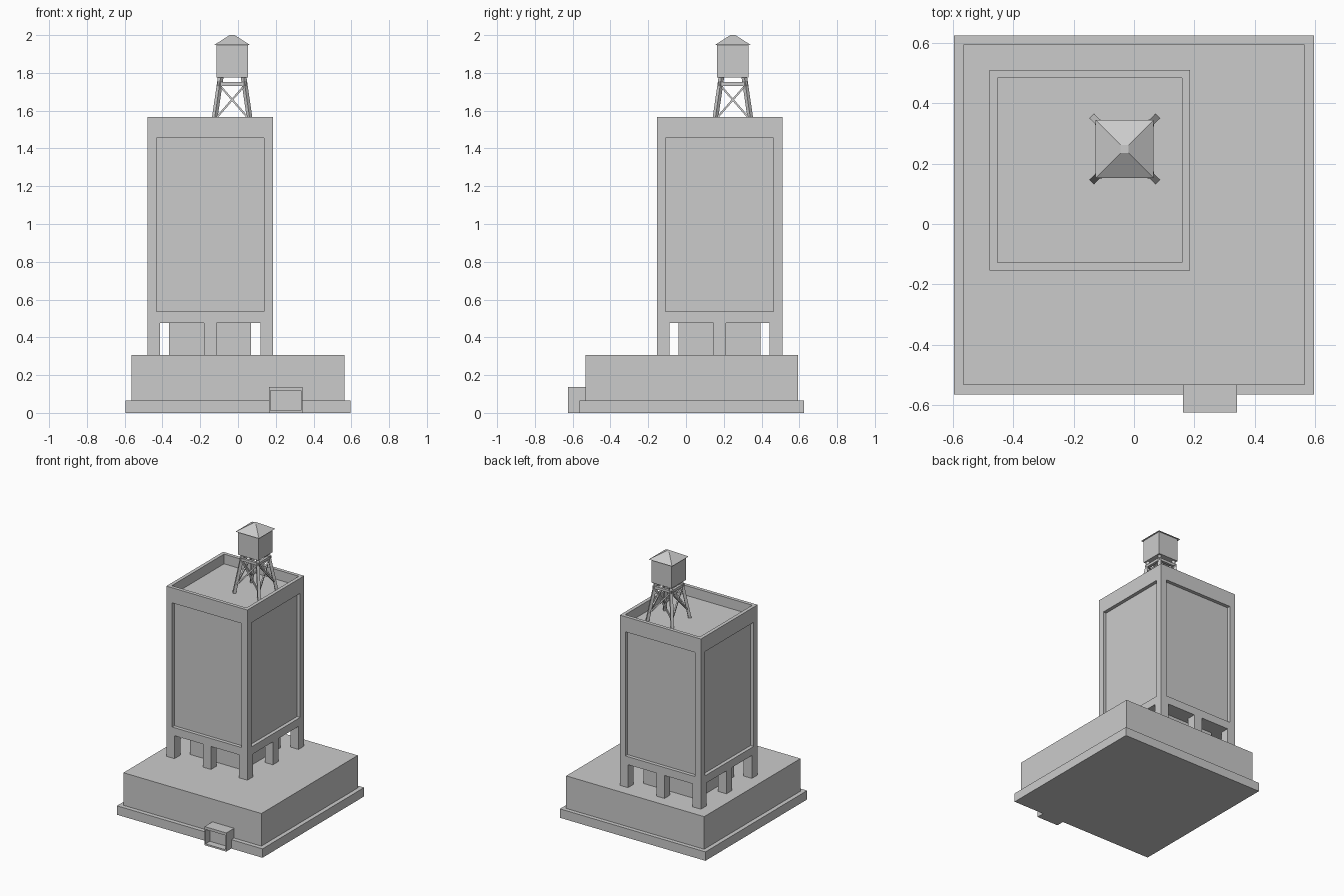
import bpy, bmesh
from mathutils import Vector

if "Cube" in bpy.data.objects:
    bpy.data.objects.remove(bpy.data.objects["Cube"])


def finish(bm, name):
    bmesh.ops.recalc_face_normals(bm, faces=bm.faces)
    mesh = bpy.data.meshes.new(name)
    bm.to_mesh(mesh)
    bm.free()
    ob = bpy.data.objects.new(name, mesh)
    bpy.context.collection.objects.link(ob)
    return ob


def add_box(bm, lo, hi):
    lo, hi = Vector(lo), Vector(hi)
    vs = bmesh.ops.create_cube(bm, size=1)["verts"]
    for v in vs:
        v.co = (lo + hi) / 2 + v.co * (hi - lo)


def box(name, lo, hi):
    bm = bmesh.new()
    add_box(bm, lo, hi)
    return finish(bm, name)


def add_bar(bm, a, b, w, up):
    """Square bar from a to b, with one side facing the up direction."""
    a, b = Vector(a), Vector(b)
    d = (b - a).normalized()
    s = d.cross(Vector(up)).normalized()
    t = d.cross(s)
    for v in bmesh.ops.create_cube(bm, size=1)["verts"]:
        x, y, z = v.co
        v.co = (a + b) / 2 + s * x * w + t * y * w + (b - a) * z


def recess(bm, face, margin, depth, z_range=None):
    """Sunken panel; z_range sets its lower and upper edge."""
    bmesh.ops.inset_individual(bm, faces=[face], thickness=margin)
    if z_range:
        mid = face.calc_center_median().z
        for v in face.verts:
            v.co.z = z_range[0] if v.co.z < mid else z_range[1]
    bm.normal_update()
    bmesh.ops.inset_individual(bm, faces=[face], thickness=0, depth=-depth)


def faces_along(bm, test):
    bm.normal_update()
    return [f for f in bm.faces if test(f.normal)]


# Stepped base
box("base_slab", (-0.596, -0.565, 0), (0.596, 0.624, 0.066))
box("podium", (-0.565, -0.533, 0.066), (0.565, 0.594, 0.307))

# Entrance box with open front
bm = bmesh.new()
add_box(bm, (0.163, -0.624, 0), (0.341, -0.53, 0.138))
for f in faces_along(bm, lambda n: n.y < -0.9):
    recess(bm, f, 0.012, 0.05, (0.012, 0.118))
finish(bm, "entrance")

# Tower shaft with sunken side panels and a parapet roof
cx, cy, half = -0.147, 0.178, 0.332
ROOF = 1.495
bm = bmesh.new()
add_box(bm, (cx - half, cy - half, 0.477), (cx + half, cy + half, 1.567))
sides = faces_along(bm, lambda n: abs(n.z) < 0.1)
top = faces_along(bm, lambda n: n.z > 0.9)
for f in sides:
    recess(bm, f, 0.066, 0.026, (0.536, 1.455))
recess(bm, top[0], 0.037, 1.567 - ROOF)
finish(bm, "tower_shaft")

# Ground-level piers and recessed core
bm = bmesh.new()
p, o = 0.0335, half - 0.0335
for i in (-1, 0, 1):
    for j in (-1, 0, 1):
        if i or j:
            x, y = cx + i * o, cy + j * o
            add_box(bm, (x - p, y - p, 0.307), (x + p, y + p, 0.477))
finish(bm, "piers")
box("lobby_core", (cx - 0.217, cy - 0.217, 0.307), (cx + 0.217, cy + 0.217, 0.477))

# Water tank stand: splayed legs, ring beams and cross braces
tx, ty = -0.031, 0.248


def spread(z):
    return 0.102 - (z - ROOF) * 0.146


legs, beams, braces = bmesh.new(), bmesh.new(), bmesh.new()
corners = [(-1, -1), (1, -1), (1, 1), (-1, 1)]


def at(c, z):
    return Vector((tx + c[0] * spread(z), ty + c[1] * spread(z), z))


for k, a in enumerate(corners):
    b = corners[(k + 1) % 4]
    add_bar(legs, at(a, ROOF), at(a, 1.78), 0.021, (a[0], a[1], 0))
    d = (at(b, 1.741) - at(a, 1.741)).normalized() * 0.011
    add_bar(beams, at(a, 1.741) - d, at(b, 1.741) + d, 0.019, (0, 0, 1))
    out = (a[0] + b[0], a[1] + b[1], 0)
    add_bar(braces, at(a, 1.55), at(b, 1.735), 0.01, out)
    add_bar(braces, at(b, 1.55), at(a, 1.735), 0.01, out)
finish(legs, "tank_legs")
finish(beams, "tank_ring_beams")
finish(braces, "tank_cross_braces")

# Tank and its hipped roof
box("water_tank", (tx - 0.083, ty - 0.083, 1.775), (tx + 0.083, ty + 0.083, 1.947))
bm = bmesh.new()
add_box(bm, (tx - 0.096, ty - 0.096, 1.947), (tx + 0.096, ty + 0.096, 2.0))
for v in bm.verts:
    if v.co.z > 1.99:
        v.co.x = tx + (v.co.x - tx) * 0.14
        v.co.y = ty + (v.co.y - ty) * 0.14
finish(bm, "tank_roof")
